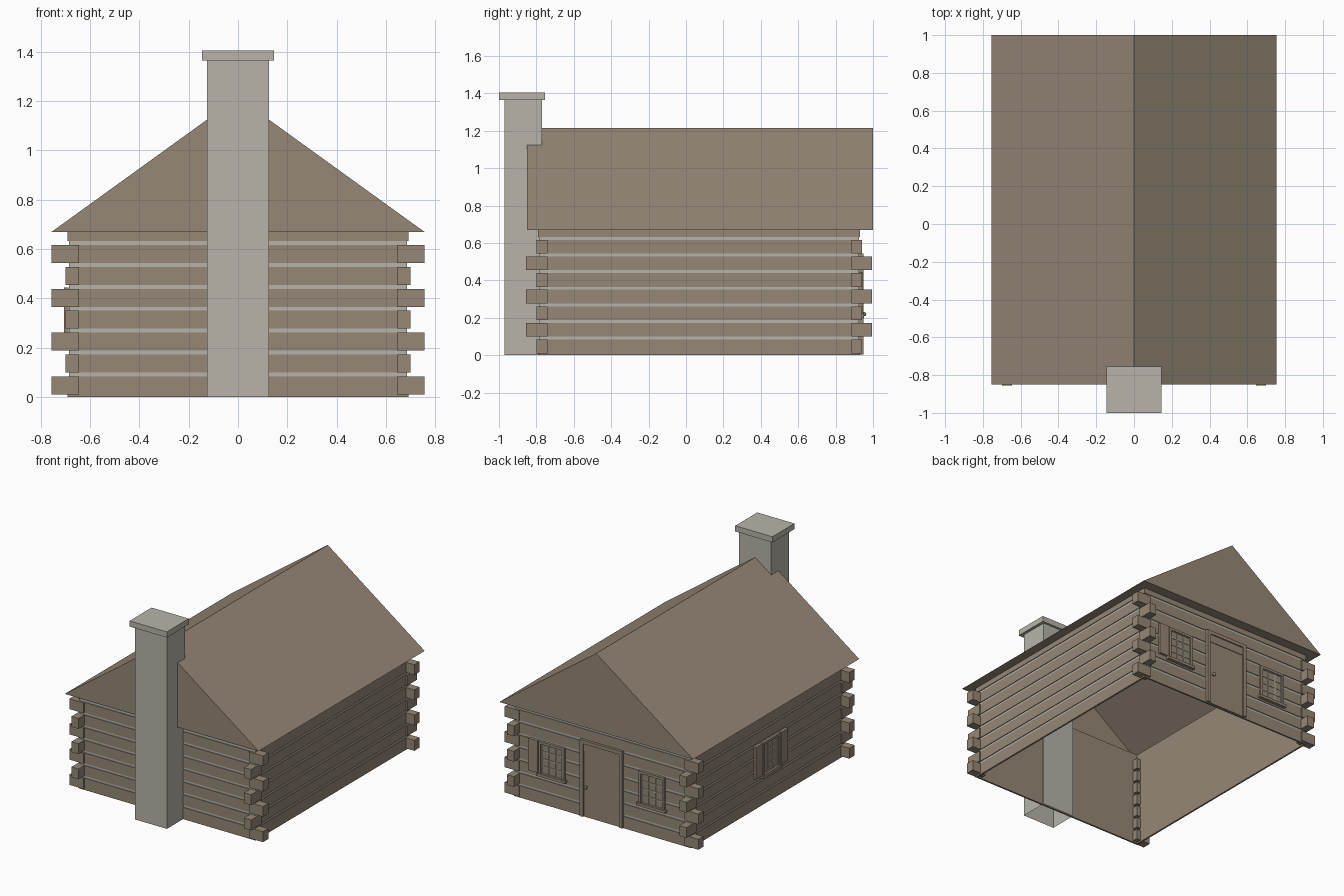
import bpy, bmesh
from mathutils import Vector

old = bpy.data.objects.get("Cube")
if old:
    bpy.data.objects.remove(old, do_unlink=True)


def material(name, rgb):
    m = bpy.data.materials.new(name)
    m.use_nodes = True
    m.diffuse_color = (*rgb, 1)
    m.node_tree.nodes["Principled BSDF"].inputs["Base Color"].default_value = (*rgb, 1)
    return m


WOOD = material("brown_wood", (0.305, 0.243, 0.181))
STONE = material("grey_stone", (0.479, 0.456, 0.402))


def finish(name, bm, *mats):
    mesh = bpy.data.meshes.new(name)
    bm.normal_update()
    bm.to_mesh(mesh)
    bm.free()
    for m in mats:
        mesh.materials.append(m)
    ob = bpy.data.objects.new(name, mesh)
    bpy.context.collection.objects.link(ob)
    return ob


def boxes(name, mat, spans):
    """One object from boxes, each given as a low corner and a high corner."""
    bm = bmesh.new()
    for a, b in spans:
        a, b = Vector(a), Vector(b)
        verts = bmesh.ops.create_cube(bm, size=1)["verts"]
        for v in verts:
            v.co = Vector((a[i] + b[i]) / 2 + v.co[i] * abs(b[i] - a[i]) for i in range(3))
    return finish(name, bm, mat)


# Main dimensions
HALF, FRONT, BACK, EAVE = 0.69, -0.79, 0.93, 0.67
START, PITCH, LOG = 0.01, 0.089, 0.073


def ring(bm, inset, z):
    x, y0, y1 = HALF - inset, FRONT + inset, BACK - inset
    return [bm.verts.new((px, py, z)) for px, py in ((-x, y0), (x, y0), (x, y1), (-x, y1))]


# Log walls: outside profile steps in at each chinking strip, inside is plain
bm = bmesh.new()
profile = [(0, 0)]
for i in range(7):
    top = START + i * PITCH + LOG
    low = START + (i + 1) * PITCH
    profile += [(0, top), (0.005, top), (0.005, low), (0, low)]
profile += [(0, EAVE), (0.012, EAVE), (0.012, 0)]
rings = [ring(bm, *p) for p in profile]
for k in range(len(rings)):
    n = (k + 1) % len(rings)
    chink = profile[k][0] == profile[n][0] == 0.005
    for s in range(4):
        t = (s + 1) % 4
        f = bm.faces.new((rings[k][s], rings[k][t], rings[n][t], rings[n][s]))
        f.material_index = int(chink)
finish("log_walls", bm, WOOD, STONE)

# Interlocking log ends at the four corners
ends = []
for i in range(7):
    z0 = START + i * PITCH
    x_out, y_out = (0.755, 0.01) if i % 2 == 0 else (0.70, 0.065)
    for sx in (-1, 1):
        for inner, outer in ((FRONT + 0.05, FRONT - y_out), (BACK - 0.045, BACK + y_out)):
            ends.append(((sx * 0.645, inner, z0), (sx * x_out, outer, z0 + LOG)))
boxes("corner_log_ends", WOOD, ends)

# Roof: gabled shell with soffits around the walls
bm = bmesh.new()
f0, f1, f2 = [bm.verts.new((x, -0.85, z)) for x, z in ((-0.755, EAVE), (0.755, EAVE), (0, 1.215))]
b0, b1, b2 = [bm.verts.new((x, 1.0, z)) for x, z in ((-0.755, EAVE), (0.755, EAVE), (0, 1.215))]
for face in ((f0, f1, f2), (b1, b0, b2), (f1, b1, b2, f2), (b0, f0, f2, b2)):
    bm.faces.new(face)
outer, inner = (f0, f1, b1, b0), ring(bm, 0.012, EAVE)
for s in range(4):
    t = (s + 1) % 4
    bm.faces.new((outer[t], outer[s], inner[s], inner[t]))
finish("roof", bm, WOOD)

# Chimney, open underneath, and its cap
chimney = boxes("chimney_stack", STONE, [((-0.125, -0.97, 0), (0.125, -0.77, 1.365))])
bm = bmesh.new()
bm.from_mesh(chimney.data)
under = [f for f in bm.faces if f.normal.z < -0.9]
bmesh.ops.delete(bm, geom=under, context="FACES_ONLY")
bm.to_mesh(chimney.data)
bm.free()
boxes("chimney_cap", STONE, [((-0.145, -1.0, 1.365), (0.145, -0.755, 1.405))])


# Fittings on a wall: u runs along the wall, d is the distance out from it
def on_back(u, d, z):
    return (u, BACK + d, z)


def on_right(u, d, z):
    return (-HALF - d, u, z)


def fitting(name, mat, place, spans):
    """Each span is u0, u1, z0, z1, depth."""
    return boxes(name, mat, [(place(u0, -0.004, z0), place(u1, d, z1))
                             for u0, u1, z0, z1, d in spans])


def window(name, place, c, shutters):
    w, z0, z1, t = 0.1, 0.215, 0.445, 0.018
    fitting(name + "_frame", WOOD, place, [
        (c - w, c - w + t, z0, z1, 0.014), (c + w - t, c + w, z0, z1, 0.014),
        (c - w, c + w, z1 - t, z1, 0.014), (c - w - 0.012, c + w + 0.012, z0 - 0.015, z0 + 0.005, 0.022)])
    fitting(name + "_panes", WOOD, place, [(c - w + t, c + w - t, z0, z1 - t, 0.004)])
    a, b, low, high = c - w + t, c + w - t, z0 + 0.005, z1 - t
    bars = []
    for k in range(4):
        u = a + (b - a) * k / 3
        bars.append((u - 0.003, u + 0.003, low, high, 0.008))
    for k in range(5):
        z = low + (high - low) * k / 4
        bars.append((a, b, z - 0.003, z + 0.003, 0.008))
    fitting(name + "_bars", STONE, place, bars)
    for side in shutters:
        u0, u1 = c + side * (w + 0.004), c + side * (w + 0.08)
        fitting(name + "_shutter", WOOD, place, [(u0, u1, z0 + 0.005, z1, 0.016)])


window("back_left_window", on_back, 0.39, (1,))
window("back_right_window", on_back, -0.39, ())
window("side_window", on_right, 0.05, (-1, 1))

# Door with frame, header and knob
fitting("door_frame", WOOD, on_back, [
    (-0.165, -0.14, 0.005, 0.545, 0.018), (0.14, 0.165, 0.005, 0.545, 0.018),
    (-0.165, 0.165, 0.52, 0.545, 0.018), (-0.14, 0.14, 0.465, 0.52, 0.01)])
fitting("door_panel", WOOD, on_back, [(-0.14, 0.14, 0.005, 0.465, 0.006)])
bm = bmesh.new()
bmesh.ops.create_uvsphere(bm, u_segments=10, v_segments=6, radius=0.011)
bmesh.ops.translate(bm, verts=bm.verts, vec=on_back(0.115, 0.023, 0.22))
finish("door_knob", bm, WOOD)
fitting("knob_stem", WOOD, on_back, [(0.111, 0.119, 0.216, 0.224, 0.018)])
